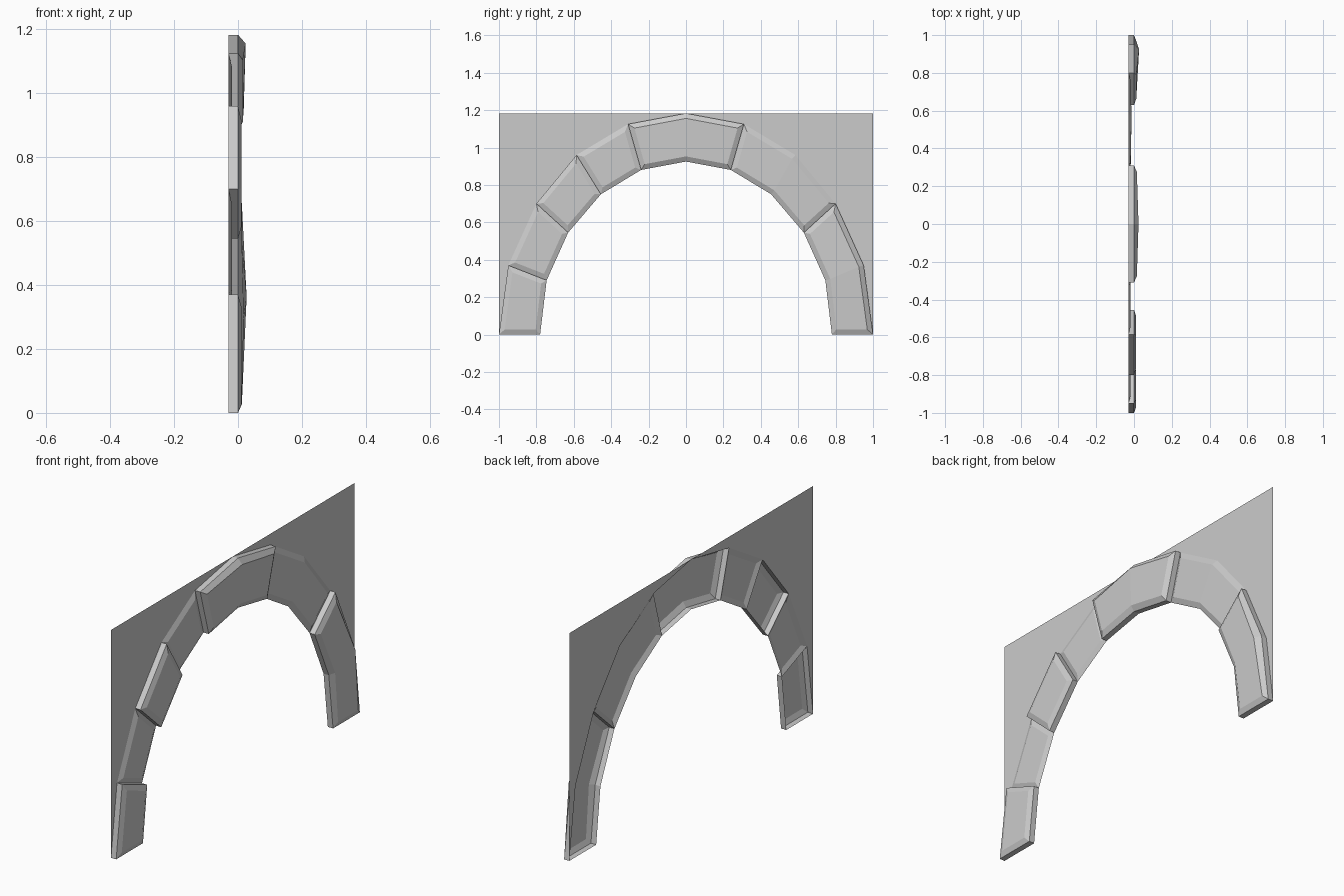
import bpy, bmesh
from mathutils import Vector

if "Cube" in bpy.data.objects:
    bpy.data.objects.remove(bpy.data.objects["Cube"])

BACK = -0.03   # plane of the wall and the open backs of the stones
INSET = 0.027  # bevel width around each stone face

stone = bpy.data.materials.new("grey stone")
stone.diffuse_color = (0.6, 0.6, 0.6, 1)
stone.use_nodes = True
stone.node_tree.nodes["Principled BSDF"].inputs["Base Color"].default_value = stone.diffuse_color

# Arch joints (y, z) from the springing to the crown, then mirrored
outer = [(1.0, 0.0), (0.95, 0.37), (0.80, 0.70), (0.585, 0.96), (0.31, 1.125), (0.0, 1.183)]
inner = [(0.78, 0.0), (0.745, 0.29), (0.63, 0.545), (0.455, 0.75), (0.24, 0.88), (0.0, 0.925)]


def both_sides(points):
    return points + [(-y, z) for y, z in reversed(points[:-1])]


outer, inner = both_sides(outer), both_sides(inner)
TOP = outer[5][1]


def finish(name, bm):
    mesh = bpy.data.meshes.new(name)
    bm.to_mesh(mesh)
    bm.free()
    mesh.materials.append(stone)
    bpy.context.collection.objects.link(bpy.data.objects.new(name, mesh))


def inset(points, d):
    """Shift every edge of a counter-clockwise outline inwards by d."""
    result = []
    for i, p in enumerate(points):
        a = (p - points[i - 1]).normalized()
        b = (points[(i + 1) % len(points)] - p).normalized()
        n1, n2 = Vector((-a.y, a.x)), Vector((-b.y, b.x))
        result.append(p + (n1 + n2) * d / (1 + n1.dot(n2)))
    return result


def voussoir(name, first, last, edge, face, mid_outer=None, mid_inner=None):
    """Open-backed stone spanning joints first..last, with a bevelled face."""
    n = last - first
    outline = [Vector(p) for p in outer[first:last + 1] + inner[first:last + 1][::-1]]
    small = inset(outline, INSET)
    levels = [face] * len(outline)
    if n == 2:  # two-part stones are creased at the middle joint
        levels[1], levels[4] = mid_outer, mid_inner
    bm = bmesh.new()
    rings = []
    if edge > BACK:
        rings.append([bm.verts.new((BACK, p.x, p.y)) for p in outline])
    rings.append([bm.verts.new((edge, p.x, p.y)) for p in outline])
    rings.append([bm.verts.new((x, p.x, p.y)) for p, x in zip(small, levels)])
    # Side walls and bevels
    for r0, r1 in zip(rings, rings[1:]):
        for i in range(len(outline)):
            j = (i + 1) % len(outline)
            bm.faces.new((r0[i], r0[j], r1[j], r1[i]))
    # Front face, one quad per arch segment
    f = rings[-1]
    for k in range(n):
        bm.faces.new((f[k], f[k + 1], f[-2 - k], f[-1 - k]))
    finish(name, bm)


# Raised stones
voussoir("right_foot_stone", 0, 2, 0.0, 0.012, 0.027, 0.018)
voussoir("keystone", 4, 6, 0.0, 0.015, 0.024, 0.018)
voussoir("left_shoulder_stone", 7, 8, 0.0, 0.011)
voussoir("left_foot_stone", 9, 10, 0.0, 0.011)
# Recessed stones
voussoir("right_recessed_stone", 2, 4, BACK, -0.018, -0.013, -0.015)
voussoir("left_upper_recessed_stone", 6, 7, BACK, -0.019)
voussoir("left_lower_recessed_stone", 8, 9, BACK, -0.019)

# Flat wall filling the corners above the arch
bm = bmesh.new()
low = [bm.verts.new((BACK, y, z)) for y, z in outer]
high = [bm.verts.new((BACK, y, TOP)) for y, z in outer]
for i in range(len(outer) - 1):
    ring = [low[i], high[i], high[i + 1], low[i + 1]]
    if i == 4:
        ring.remove(high[5])
    if i == 5:
        ring.remove(high[5])
    face = bm.faces.new(ring)
    face.normal_update()
    if face.normal.x < 0:
        face.normal_flip()
bmesh.ops.delete(bm, geom=[v for v in bm.verts if not v.link_faces], context='VERTS')
finish("spandrel_wall", bm)
